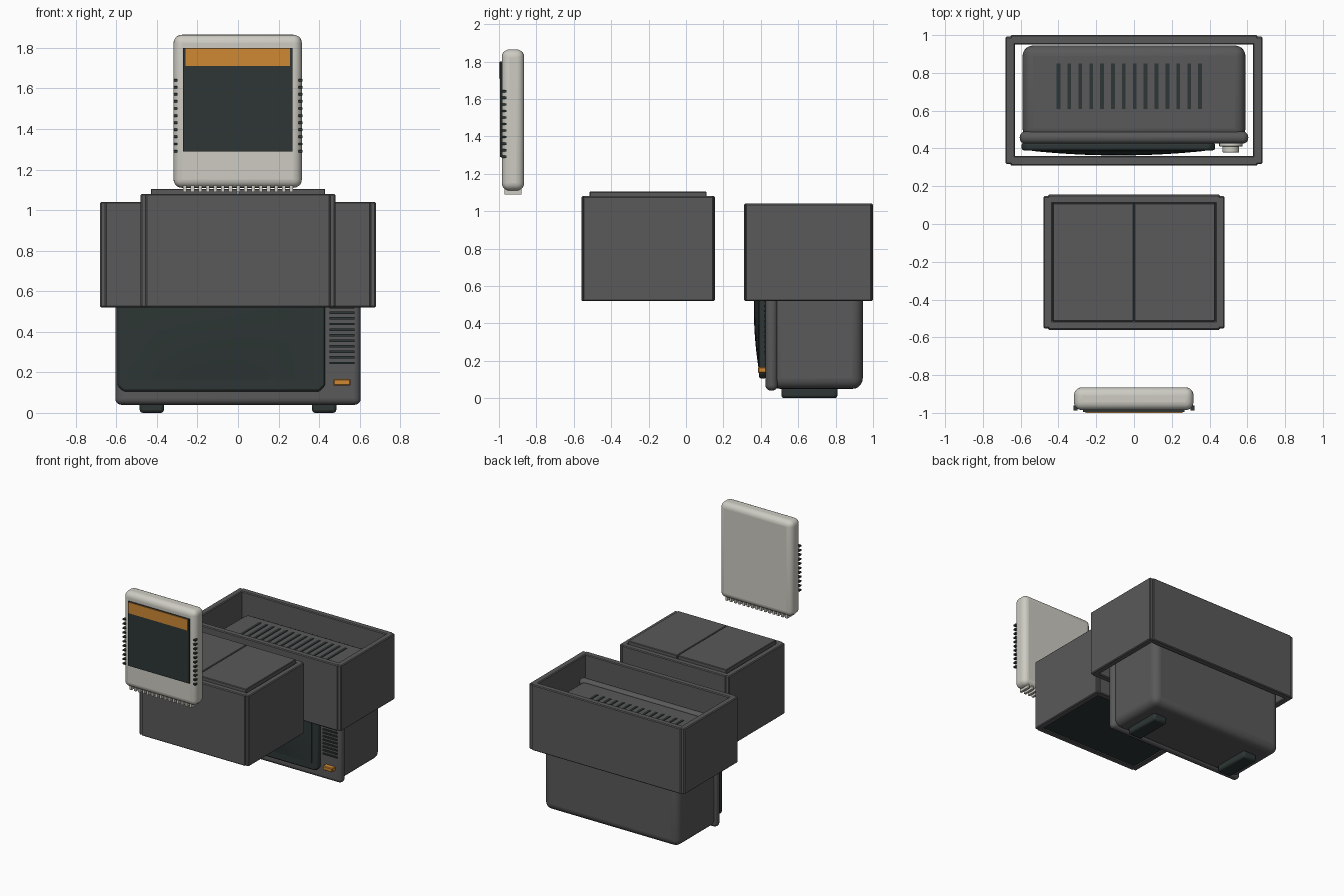
import bpy, bmesh, math
from mathutils import Matrix, Vector

cube = bpy.data.objects.get("Cube")
if cube:
    bpy.data.objects.remove(cube, do_unlink=True)


def material(name, rgb):
    m = bpy.data.materials.new(name)
    m.use_nodes = True
    m.diffuse_color = (*rgb, 1)
    bsdf = m.node_tree.nodes["Principled BSDF"]
    bsdf.inputs["Base Color"].default_value = (*rgb, 1)
    bsdf.inputs["Roughness"].default_value = 0.7
    return m


GREY = material("charcoal grey", (0.1, 0.1, 0.1))
DARK = material("dark slate", (0.026, 0.037, 0.035))
LIGHT = material("warm light grey", (0.61, 0.6, 0.54))
ORANGE = material("amber orange", (0.62, 0.25, 0.035))


def finish(bm, name, mat, bevel=0, segments=1):
    bmesh.ops.recalc_face_normals(bm, faces=bm.faces)
    mesh = bpy.data.meshes.new(name)
    bm.to_mesh(mesh)
    bm.free()
    mesh.materials.append(mat)
    ob = bpy.data.objects.new(name, mesh)
    bpy.context.collection.objects.link(ob)
    if bevel:
        mod = ob.modifiers.new("Bevel", "BEVEL")
        mod.width, mod.segments = bevel, segments
        mod.limit_method = "ANGLE"
    if segments > 1:
        bpy.context.view_layer.objects.active = ob
        ob.select_set(True)
        bpy.ops.object.shade_smooth_by_angle(angle=math.radians(40))
        ob.select_set(False)
    return ob


def add_box(bm, x, y, z):
    """Add a box given (min, max) on each axis."""
    centre = Vector([(a + b) / 2 for a, b in (x, y, z)])
    size = [b - a for a, b in (x, y, z)]
    bmesh.ops.create_cube(bm, size=1, matrix=Matrix.Translation(centre) @ Matrix.Diagonal((*size, 1)))


def box(name, mat, x, y, z, bevel=0, segments=1):
    bm = bmesh.new()
    add_box(bm, x, y, z)
    return finish(bm, name, mat, bevel, segments)


def boxes(name, mat, ranges, bevel=0):
    bm = bmesh.new()
    for r in ranges:
        add_box(bm, *r)
    return finish(bm, name, mat, bevel)


def walls(prefix, hx, y, z, t):
    """Four upright panels; the long ones stand slightly proud."""
    for side, s in (("left", 1), ("right", -1)):
        x = sorted((s * hx, s * (hx - t)))
        box(f"{prefix}_{side}_wall", GREY, x, (y[0] + 0.008, y[1] - 0.008), z, 0.006)
    inner = (-hx + 0.025, hx - 0.025)
    box(f"{prefix}_front_wall", GREY, inner, (y[0], y[0] + t), z, 0.006)
    box(f"{prefix}_back_wall", GREY, inner, (y[1] - t, y[1]), z, 0.006)


# Open sleeve around the television
walls("sleeve", 0.68, (0.31, 1.0), (0.52, 1.04), 0.05)

# Closed carton with two lid flaps
walls("carton", 0.48, (-0.56, 0.155), (0.52, 1.08), 0.048)
for side, x in (("left", (0.002, 0.43)), ("right", (-0.43, -0.002))):
    box(f"carton_{side}_flap", GREY, x, (-0.515, 0.11), (1.07, 1.105), 0.004)
box("carton_base", DARK, (-0.44, 0.44), (-0.52, 0.115), (0.526, 0.545))

# Television cabinet
box("television_body", GREY, (-0.59, 0.59), (0.45, 0.945), (0.05, 0.89), 0.055, 5)
box("television_bezel", GREY, (-0.605, 0.605), (0.425, 0.49), (0.04, 0.905), 0.03, 5)
for side, s in (("left", 1), ("right", -1)):
    x = sorted((s * 0.365, s * 0.485))
    box(f"{side}_foot", DARK, x, (0.51, 0.81), (0, 0.06), 0.015, 2)
boxes("top_slots", DARK, [((x - 0.01, x + 0.01), (0.61, 0.85), (0.885, 0.894))
                          for x in (-0.4 + 0.0577 * i for i in range(14))])

# Chamfered screen surround
x0, x1, z0, z1, c = -0.595, 0.43, 0.105, 0.845, 0.03
outline = [(x0 + c, z0), (x1 - c, z0), (x1, z0 + c), (x1, z1 - c),
           (x1 - c, z1), (x0 + c, z1), (x0, z1 - c), (x0, z0 + c)]
bm = bmesh.new()
face = bm.faces.new([bm.verts.new((x, 0.43, z)) for x, z in outline])
ext = bmesh.ops.extrude_face_region(bm, geom=[face])
bmesh.ops.translate(bm, vec=(0, -0.04, 0), verts=[v for v in ext["geom"] if isinstance(v, bmesh.types.BMVert)])
finish(bm, "screen_surround", DARK, 0.012, 2)

# Bulging glass
bm = bmesh.new()
bmesh.ops.create_grid(bm, x_segments=20, y_segments=16, size=1)
for v in bm.verts:
    u, w = v.co.x, v.co.y
    bulge = 0.003 + 0.024 * (1 - u * u) * (1 - w * w)
    v.co = (-0.0825 + 0.4575 * u, 0.39 - bulge, 0.475 + 0.31 * w)
rim = [e for e in bm.edges if e.is_boundary]
ext = bmesh.ops.extrude_edge_only(bm, edges=rim)
for v in ext["geom"]:
    if isinstance(v, bmesh.types.BMVert):
        v.co.y = 0.395
finish(bm, "screen_glass", DARK, 0, 2)

# Control column: speaker slats, power button and dials
boxes("speaker_slats", DARK, [((0.45, 0.575), (0.417, 0.43), (z, z + 0.012))
                              for z in (0.24 + 0.0275 * i for i in range(12))])
box("power_button", ORANGE, (0.47, 0.555), (0.385, 0.43), (0.135, 0.167), 0.005)
for name, z in (("upper_dial", 0.78), ("lower_dial", 0.66)):
    bm = bmesh.new()
    for r, y, depth in ((0.062, 0.418, 0.016), (0.044, 0.396, 0.034)):
        m = Matrix.Translation((0.513, y, z)) @ Matrix.Rotation(math.pi / 2, 4, "X")
        bmesh.ops.create_cone(bm, cap_ends=True, segments=24, radius1=r, radius2=r, depth=depth, matrix=m)
    finish(bm, name, LIGHT, 0.004, 2)

# Game cartridge
box("cartridge_shell", LIGHT, (-0.318, 0.315), (-0.985, -0.865), (1.11, 1.865), 0.042, 5)
box("cartridge_label", DARK, (-0.27, 0.268), (-0.994, -0.98), (1.29, 1.8))
box("label_band", ORANGE, (-0.258, 0.256), (-1.0, -0.99), (1.71, 1.797))
boxes("cartridge_contacts", LIGHT, [((x - 0.009, x + 0.009), (-0.97, -0.88), (1.09, 1.14))
                                    for x in (-0.262 + 0.0375 * i for i in range(15))])
for side, s in (("left", 1), ("right", -1)):
    x = sorted((s * 0.298, s * 0.319))
    boxes(f"{side}_grip_ridges", DARK, [(x, (-0.987, -0.96), (z, z + 0.012))
                                        for z in (1.285 + 0.035 * i for i in range(11))])
